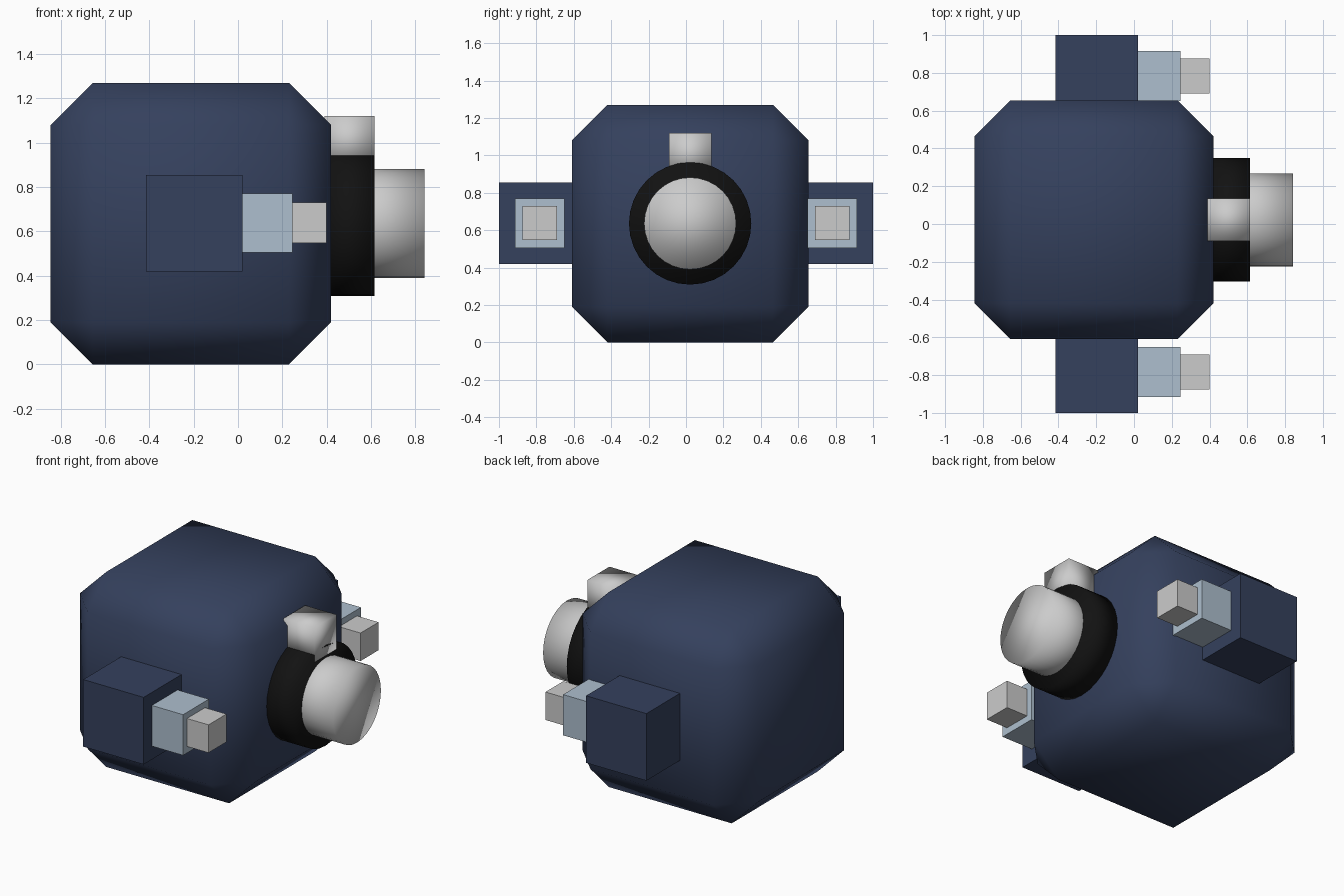
import bpy, math

if "Cube" in bpy.data.objects:
    bpy.data.objects.remove(bpy.data.objects["Cube"])


def material(name, rgb):
    m = bpy.data.materials.new(name)
    m.diffuse_color = (*rgb, 1)
    m.use_nodes = True
    m.node_tree.nodes["Principled BSDF"].inputs["Base Color"].default_value = m.diffuse_color
    return m


NAVY = material("navy", (0.035, 0.052, 0.11))
PALE = material("pale_blue", (0.42, 0.52, 0.62))
BLACK = material("black", (0.006, 0.006, 0.006))


def finish(name, mat, smooth):
    ob = bpy.context.object
    ob.name = name
    if mat:
        ob.data.materials.append(mat)
    if smooth:
        bpy.ops.object.shade_smooth()
    return ob


def box(name, lo, hi, mat=None, smooth=False):
    centre = [(a + b) / 2 for a, b in zip(lo, hi)]
    bpy.ops.mesh.primitive_cube_add(size=1, location=centre)
    bpy.context.object.scale = [b - a for a, b in zip(lo, hi)]
    bpy.ops.object.transform_apply(location=False, rotation=False, scale=True)
    return finish(name, mat, smooth)


def disc(name, x0, x1, radius, mat=None):
    bpy.ops.mesh.primitive_cylinder_add(
        vertices=32, radius=radius, depth=x1 - x0,
        location=((x0 + x1) / 2, 0.022, 0.636), rotation=(0, math.pi / 2, 0))
    return finish(name, mat, True)


# Chamfered cube body, smooth across the chamfers
body = box("body", (-0.845, -0.61, 0), (0.42, 0.655, 1.27), NAVY, True)
bevel = body.modifiers.new("chamfer", 'BEVEL')
bevel.width = 0.19
bevel.segments = 1

# Eye: dark rim, pale lens and the small block above
disc("eye_rim", 0.40, 0.615, 0.327, BLACK)
disc("eye_lens", 0.45, 0.842, 0.246)
box("top_block", (0.39, -0.09, 0.895), (0.615, 0.135, 1.12), None, True)

# Stepped arms, mirrored left and right
for side, s in (("right", -1), ("left", 1)):
    for part, x0, x1, y0, y1, z0, z1, mat in (
            ("shoulder", -0.415, 0.02, 0.565, 1.0, 0.418, 0.855, NAVY),
            ("forearm", -0.02, 0.245, 0.65, 0.915, 0.505, 0.77, PALE),
            ("hand", 0.215, 0.40, 0.69, 0.875, 0.548, 0.73, None)):
        ya, yb = sorted((s * y0, s * y1))
        box(f"{side}_{part}", (x0, ya, z0), (x1, yb, z1), mat)
